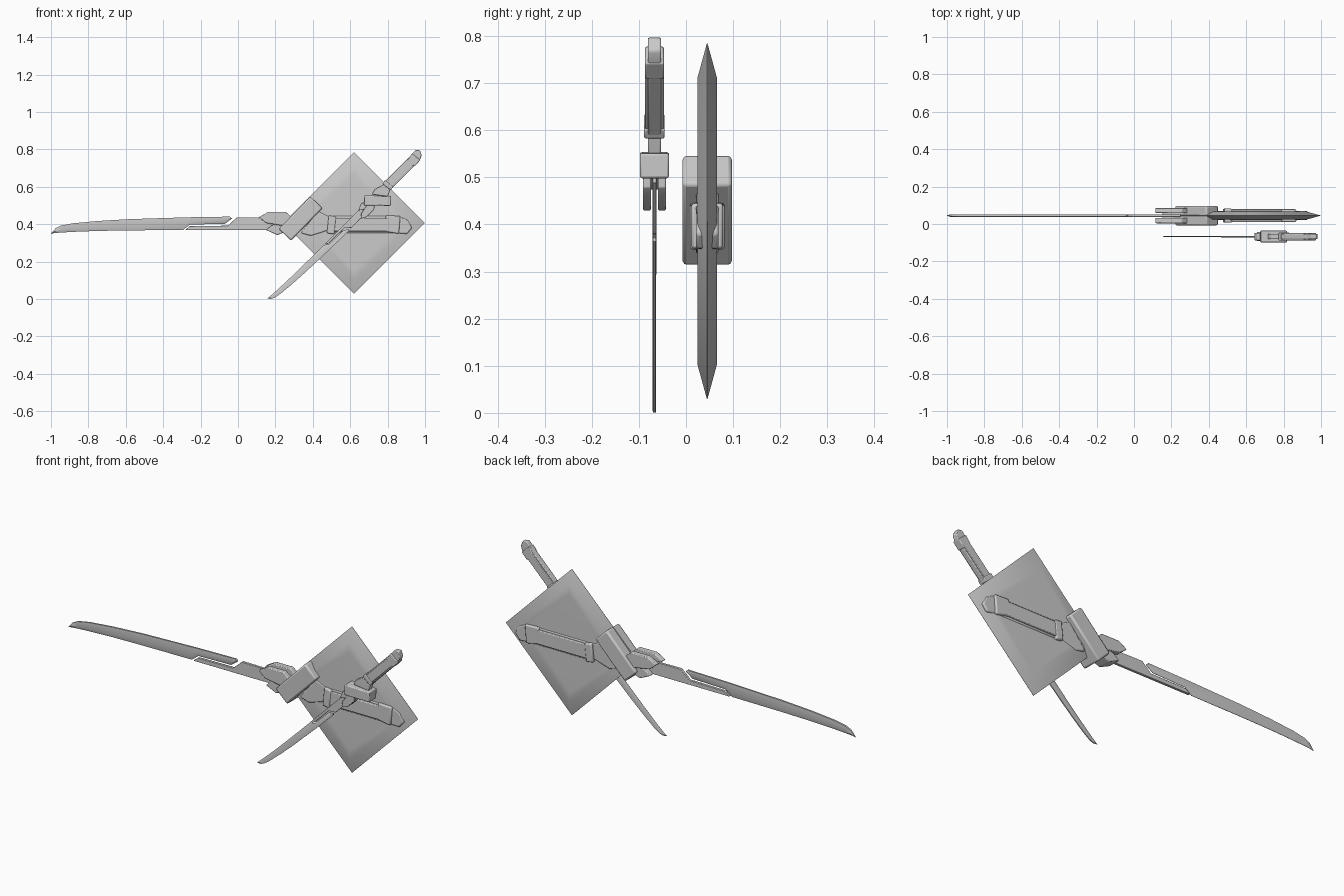
import bpy, bmesh, math
from mathutils import Matrix, Vector

if "Cube" in bpy.data.objects:
    bpy.data.objects.remove(bpy.data.objects["Cube"])

# Placements: the long sword lies flat; the short one is the same design, flipped, scaled and turned 45 degrees
LONG = Matrix.Translation((0, 0.045, 0))
SHORT = (Matrix.Translation((0.155, -0.067, 0.003)) @ Matrix.Rotation(math.radians(-45), 4, 'Y')
         @ Matrix.Rotation(math.pi, 4, 'X') @ Matrix.Scale(0.59, 4) @ Matrix.Translation((1, 0, -0.348)))


def add_object(name, bm, matrix, bevel=0.0):
    bmesh.ops.recalc_face_normals(bm, faces=bm.faces[:])
    mesh = bpy.data.meshes.new(name)
    bm.to_mesh(mesh)
    bm.free()
    ob = bpy.data.objects.new(name, mesh)
    bpy.context.collection.objects.link(ob)
    ob.matrix_world = matrix
    if bevel:
        mod = ob.modifiers.new("edge_bevel", 'BEVEL')
        mod.width, mod.segments = bevel, 2
        mod.limit_method, mod.angle_limit = 'ANGLE', math.radians(30)
    bpy.ops.object.select_all(action='DESELECT')
    bpy.context.view_layer.objects.active = ob
    ob.select_set(True)
    bpy.ops.object.shade_smooth_by_angle(angle=math.radians(30))
    return ob


def slab(name, pts, half, matrix, y=0.0, bevel=0.006):
    """Side profile (x, z) extruded along y."""
    bm = bmesh.new()
    face = bm.faces.new([bm.verts.new((x, y - half, z)) for x, z in pts])
    out = bmesh.ops.extrude_face_region(bm, geom=[face])
    verts = [v for v in out['geom'] if isinstance(v, bmesh.types.BMVert)]
    bmesh.ops.translate(bm, verts=verts, vec=(0, 2 * half, 0))
    add_object(name, bm, matrix, bevel)


def rect(x0, x1, z0, z1):
    return [(x0, z0), (x1, z0), (x1, z1), (x0, z1)]


def loft(name, rings, matrix):
    bm = bmesh.new()
    rows = [[bm.verts.new(p) for p in ring] for ring in rings]
    n = len(rows[0])
    for a, b in zip(rows, rows[1:]):
        for i in range(n):
            bm.faces.new((a[i], a[(i + 1) % n], b[(i + 1) % n], b[i]))
    bm.faces.new(rows[0])
    bm.faces.new(rows[-1])
    return add_object(name, bm, matrix)


def sword(prefix, m):
    # blade: stations of bottom (x, z) and top (x, z), sharp along the bottom
    stations = [(-1.0, .348, -.998, .353), (-.985, .352, -.975, .378), (-.95, .355, -.945, .393),
                (-.88, .359, -.88, .405), (-.75, .364, -.75, .417), (-.58, .367, -.58, .427),
                (-.294, .369, -.294, .436), (-.257, .398, -.257, .437),
                (-.07, .402, -.07, .440), (-.032, .430, -.043, .441)]
    rings = []
    for k, (xb, zb, xt, zt) in enumerate(stations):
        w = 0.002 if k == 0 else 0.0065
        xm, zm = xb + (xt - xb) * .35, zb + (zt - zb) * .35
        rings.append([(xb, -.001, zb), (xm, -w, zm), (xt, -w * .7, zt),
                      (xt, w * .7, zt), (xm, w, zm), (xb, .001, zb)])
    loft(prefix + "_blade", rings, m)
    # blade root, separated from the blade by a thin gap
    slab(prefix + "_blade_root", [(-.283, .369), (-.257, .390), (-.055, .392), (-.005, .437),
                                  (.25, .434), (.25, .369)], .007, m, bevel=.002)
    # forked bracket holding the blade
    for side, s in (("left", -1), ("right", 1)):
        slab(f"{prefix}_bracket_{side}", [(.112, .438), (.16, .465), (.257, .465), (.31, .417),
                                          (.246, .39), (.15, .406)], .014, m, y=s * .027, bevel=.004)
        slab(f"{prefix}_grip_plate_{side}", rect(.50, .80, .362, .434), .007, m, y=s * .027, bevel=.004)
    slab(prefix + "_bracket_lower", [(.15, .369), (.182, .396), (.278, .417), (.30, .374),
                                     (.209, .342)], .034, m, bevel=.004)
    # slanted guard block
    c, d = Vector((.335, .43)), math.radians(46)
    u, v = Vector((math.cos(d), math.sin(d))), Vector((-math.sin(d), math.cos(d)))
    slab(prefix + "_guard", [tuple(c + u * a * .121 + v * b * .045)
                             for a, b in ((-1, -1), (1, -1), (1, 1), (-1, 1))], .0525, m, bevel=.008)
    # neck, collar, grip and pommel
    slab(prefix + "_neck", [(.337, .353), (.39, .337), (.492, .369), (.503, .433), (.428, .47)], .024, m)
    slab(prefix + "_collar", [(.475, .352), (.515, .346), (.525, .44), (.485, .447)], .037, m)
    slab(prefix + "_grip", rect(.49, .83, .352, .444), .024, m)
    slab(prefix + "_grip_end", [(.785, .362), (.86, .348), (.868, .444), (.79, .447)], .034, m)
    slab(prefix + "_pommel", [(.82, .444), (.86, .444), (.909, .422), (.93, .38),
                              (.904, .348), (.82, .353)], .024, m)


sword("long_sword", LONG)
sword("short_sword", SHORT)

# diamond-shaped cushion plate with sharp rim and softly sloped border
plate = [[(r, y, 0), (0, y, r), (-r, y, 0), (0, y, -r)]
         for r, y in ((.25, -.021), (.305, -.0205), (.378, -.0005),
                      (.378, .0005), (.305, .0205), (.25, .021))]
loft("diamond_plate", plate, Matrix.Translation((.62, .045, .407)))
